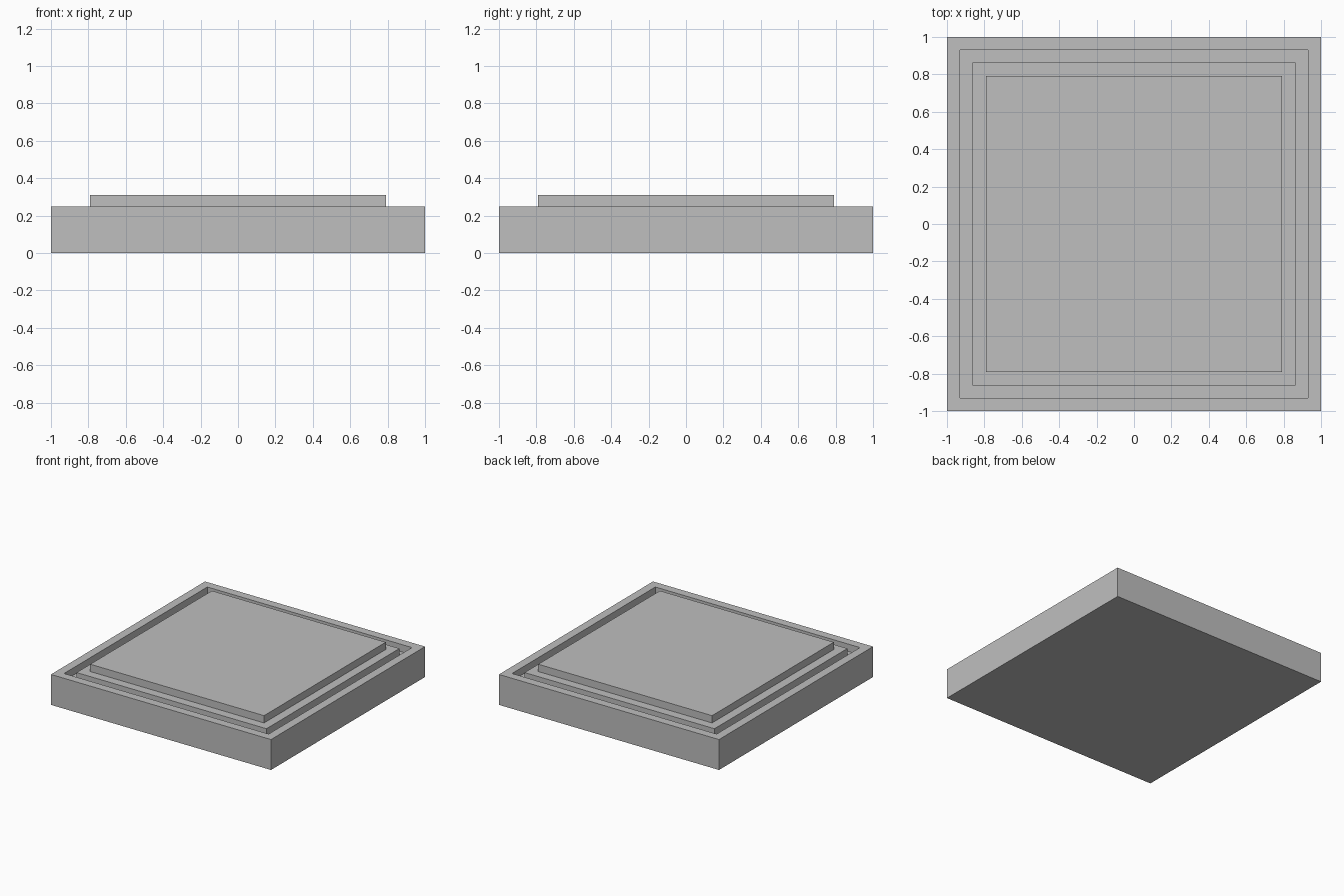
import bpy
import bmesh

cube = bpy.data.objects.get("Cube")
if cube:
    bpy.data.objects.remove(cube, do_unlink=True)

# Single stone grey
grey = bpy.data.materials.new("stone_grey")
grey.use_nodes = True
colour = (0.52, 0.52, 0.52, 1)
grey.diffuse_color = colour
grey.node_tree.nodes["Principled BSDF"].inputs["Base Color"].default_value = colour


def square_stack(name, profile):
    """Sweep a (half width, height) profile around a square and cap both ends."""
    bm = bmesh.new()
    rings = [[bm.verts.new((sx * half, sy * half, z))
              for sx, sy in ((-1, -1), (1, -1), (1, 1), (-1, 1))]
             for half, z in profile]
    for low, high in zip(rings, rings[1:]):
        for i in range(4):
            j = (i + 1) % 4
            bm.faces.new((low[i], low[j], high[j], high[i]))
    bm.faces.new(reversed(rings[0]))
    bm.faces.new(rings[-1])
    bmesh.ops.recalc_face_normals(bm, faces=bm.faces)
    mesh = bpy.data.meshes.new(name)
    bm.to_mesh(mesh)
    bm.free()
    mesh.materials.append(grey)
    obj = bpy.data.objects.new(name, mesh)
    bpy.context.collection.objects.link(obj)
    return obj


base, rim, step, plate = 1.0, 0.93, 0.863, 0.79
slab_top, groove_floor, plate_top = 0.25, 0.19, 0.31

# Slab with outer rim, sunken groove, inner step and raised centre plate
square_stack("grooved_slab", [
    (base, 0), (base, slab_top),
    (rim, slab_top), (rim, groove_floor),
    (step, groove_floor), (step, slab_top),
    (plate, slab_top), (plate, plate_top),
])
